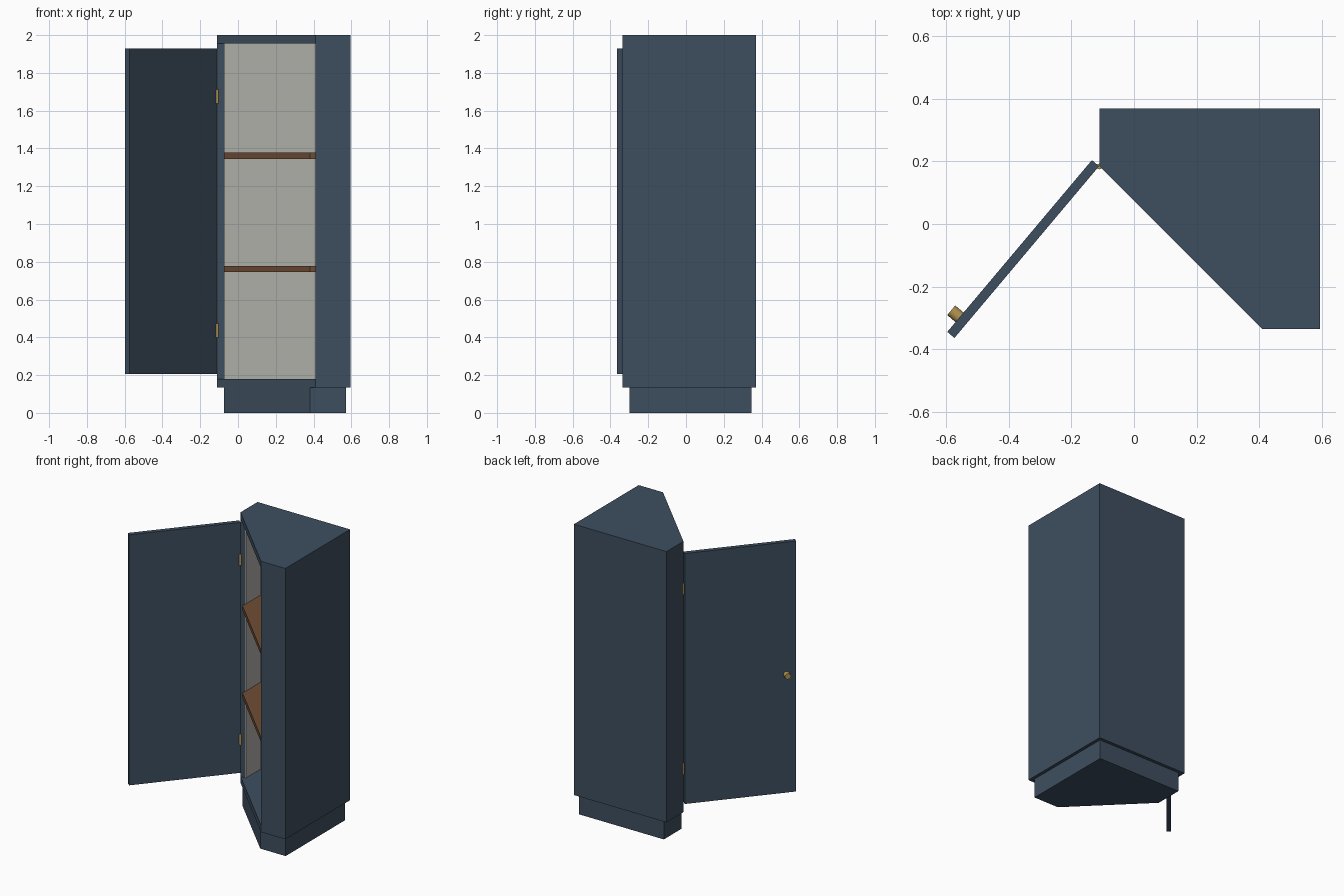
import bpy, bmesh, math
from mathutils import Matrix, Vector

if "Cube" in bpy.data.objects:
    bpy.data.objects.remove(bpy.data.objects["Cube"])


def material(name, rgb):
    m = bpy.data.materials.new(name)
    m.diffuse_color = (*rgb, 1)
    m.use_nodes = True
    m.node_tree.nodes["Principled BSDF"].inputs["Base Color"].default_value = m.diffuse_color
    return m


BLUE = material("slate blue paint", (0.048, 0.077, 0.115))
GREY = material("pale grey lining", (0.43, 0.425, 0.395))
WOOD = material("brown wood", (0.156, 0.073, 0.034))
BRASS = material("brass", (0.45, 0.30, 0.09))

CX, CY = 0.595, 0.37   # room corner the cabinet stands in


def finish(name, bm, mat):
    bmesh.ops.recalc_face_normals(bm, faces=bm.faces)
    me = bpy.data.meshes.new(name)
    bm.to_mesh(me)
    bm.free()
    me.materials.append(mat)
    ob = bpy.data.objects.new(name, me)
    bpy.context.collection.objects.link(ob)
    return ob


def prism(name, pts, z0, z1, mat):
    """Extrude a plan outline from z0 to z1."""
    bm = bmesh.new()
    f = bm.faces.new([bm.verts.new((x, y, z0)) for x, y in pts])
    ex = bmesh.ops.extrude_face_region(bm, geom=[f])
    top = [v for v in ex["geom"] if isinstance(v, bmesh.types.BMVert)]
    bmesh.ops.translate(bm, vec=(0, 0, z1 - z0), verts=top)
    return finish(name, bm, mat)


def rect(x0, x1, y0, y1):
    return [(x0, y0), (x1, y0), (x1, y1), (x0, y1)]


def corner_plan(inset, reach, side):
    """Five-sided corner cabinet outline, measured from the room corner."""
    x, y = CX - inset, CY - inset
    return [(CX - reach, y), (x, y), (x, CY - reach),
            (CX - side, CY - reach), (CX - reach, CY - side)]


def cylinder(name, radius, depth, matrix, mat, segments=12):
    bm = bmesh.new()
    bmesh.ops.create_cone(bm, cap_ends=True, segments=segments, radius1=radius,
                          radius2=radius, depth=depth, matrix=matrix)
    ob = finish(name, bm, mat)
    for p in ob.data.polygons:
        p.use_smooth = len(p.vertices) == 4
    ob.data.set_sharp_from_angle(angle=math.radians(40))
    return ob


# Plinth, bottom and top boards
outer = corner_plan(0, 0.705, 0.185)
inner = corner_plan(0.022, 0.67, 0.215)
prism("plinth", inner, 0, 0.135, BLUE)
prism("bottom_board", outer, 0.135, 0.18, BLUE)
prism("top_board", outer, 1.955, 2.0, BLUE)

# Walls between the boards, with thin linings inside
T, L = 0.035, 0.004
xl, yf = CX - 0.705, CY - 0.705      # left and front extremes
xe, ye = CX - 0.185, CY - 0.185      # ends of the return walls
B = 0.022                            # back panel thickness
walls = {
    "left_return_wall": rect(xl, xl + T, ye, CY),
    "back_wall": rect(xl + T, CX, CY - B, CY),
    "right_wall": rect(CX - B, CX, yf, CY - B),
    "front_return_wall": rect(xe, CX - B, yf, yf + T),
}
linings = {
    "left_lining": rect(xl + T, xl + T + L, ye + 0.001, CY - B),
    "back_lining": rect(xl + T + L, CX - B, CY - B - L, CY - B),
    "right_lining": rect(CX - B - L, CX - B, yf + T, CY - B - L),
    "front_lining": rect(xe + 0.001, CX - B - L, yf + T, yf + T + L),
}
for name, pts in walls.items():
    prism(name, pts, 0.18, 1.955, BLUE)
for name, pts in linings.items():
    prism(name, pts, 0.18, 1.955, GREY)

# Shelves
for i, z in enumerate((0.745, 1.345)):
    prism(f"shelf_{i + 1}", inner, z, z + 0.033, WOOD)

# Open door, laid out along u with its outer face towards n
tip = Vector((-0.597, -0.345))
u = Vector((0.644, 0.765)).normalized()
n = Vector((-u.y, u.x))
W, D = 0.718, 0.03
prism("door", [tip, tip + u * W, tip + u * W - n * D, tip - n * D], 0.205, 1.93, BLUE)

# Knob on the outer face
c = tip + u * 0.061 + n * 0.017
turn = Vector((n.x, n.y, 0)).to_track_quat("Z", "Y").to_matrix().to_4x4()
cylinder("door_knob", 0.02, 0.036, Matrix.Translation((c.x, c.y, 1.02)) @ turn, BRASS)

# Hinge barrels
for i, z in enumerate((0.437, 1.675)):
    cylinder(f"hinge_{i + 1}", 0.009, 0.075, Matrix.Translation((-0.111, 0.184, z)), BRASS)
